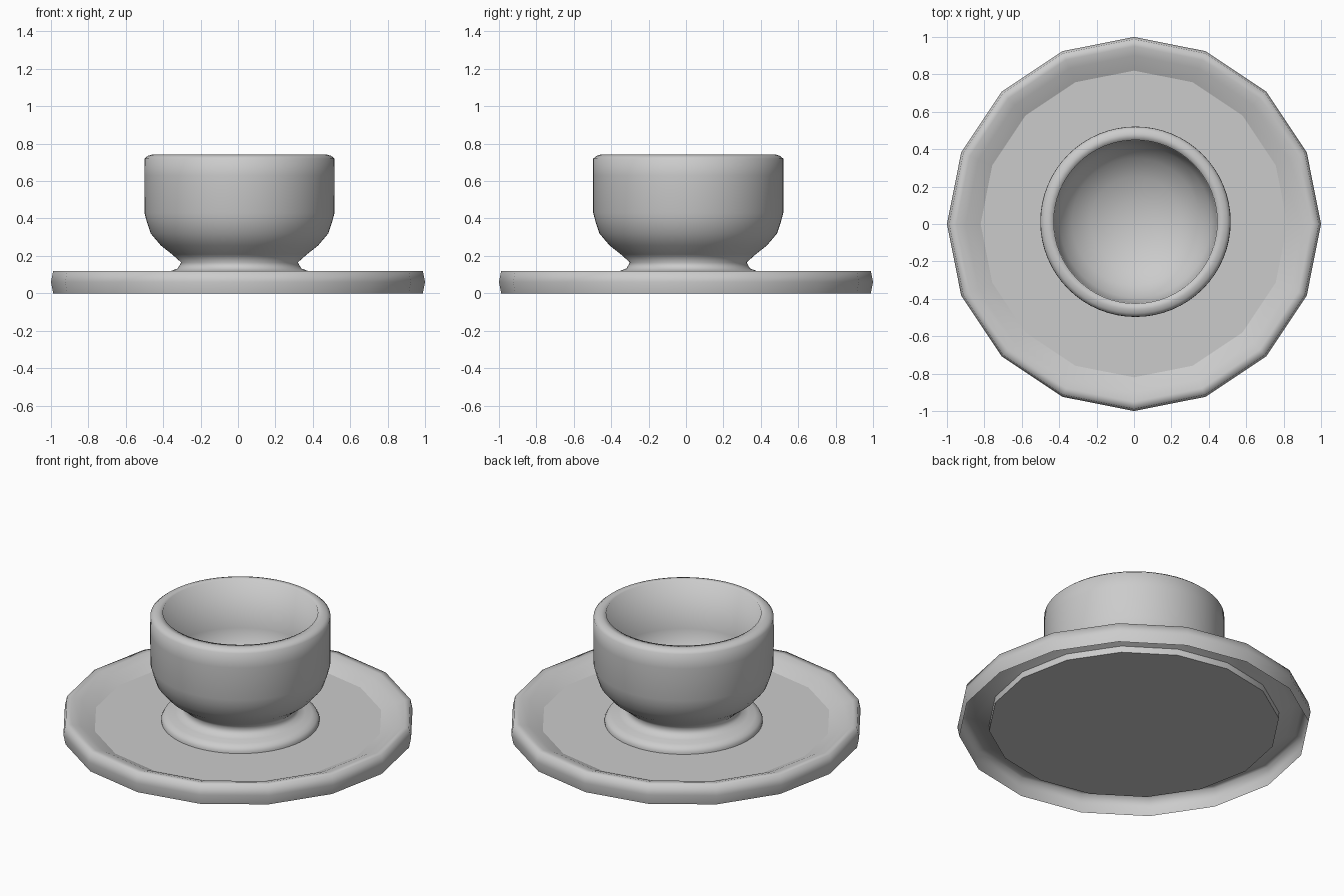
import bpy
import math

if "Cube" in bpy.data.objects:
    bpy.data.objects.remove(bpy.data.objects["Cube"])


def lathe(name, profile, sides, centre=(0, 0), angle=60):
    """Revolve (radius, z) points around a vertical axis."""
    verts, rings, faces = [], [], []
    for r, z in profile:
        if r == 0:
            rings.append([len(verts)] * sides)
            verts.append((centre[0], centre[1], z))
            continue
        rings.append(list(range(len(verts), len(verts) + sides)))
        for i in range(sides):
            a = 2 * math.pi * i / sides
            verts.append((centre[0] + r * math.cos(a), centre[1] + r * math.sin(a), z))
    for lo, hi in zip(rings, rings[1:]):
        for i in range(sides):
            j = (i + 1) % sides
            quad = [lo[i], lo[j], hi[j], hi[i]]
            faces.append(list(dict.fromkeys(quad)))
    mesh = bpy.data.meshes.new(name)
    mesh.from_pydata(verts, [], faces)
    mesh.update()
    obj = bpy.data.objects.new(name, mesh)
    bpy.context.collection.objects.link(obj)
    bpy.ops.object.select_all(action='DESELECT')
    obj.select_set(True)
    bpy.context.view_layer.objects.active = obj
    bpy.ops.object.shade_smooth_by_angle(angle=math.radians(angle))
    return obj


# Saucer: sixteen-sided flat plate with a raised rim, hollow underneath
lathe("saucer_plate", [(0, 0.028), (0.82, 0.028), (0.82, 0.068), (0, 0.068)], 16)
lathe("saucer_rim", [(0.988, 0), (1.0, 0.06), (0.988, 0.12), (0.95, 0.12),
                     (0.90, 0.105), (0.82, 0.068)], 16, angle=100)

# Cup: flared foot, round bowl, soft lip and hollow inside
cup_profile = [
    (0.446, 0.06), (0.446, 0.08), (0.435, 0.10), (0.405, 0.113), (0.365, 0.12),
    (0.33, 0.133), (0.312, 0.165),
    (0.36, 0.208), (0.42, 0.255), (0.475, 0.32), (0.495, 0.38), (0.508, 0.43),
    (0.509, 0.63), (0.508, 0.72), (0.49, 0.735), (0.47, 0.741), (0.437, 0.741),
    (0.435, 0.44), (0.405, 0.35), (0.34, 0.275), (0.24, 0.21), (0.11, 0.175), (0, 0.165),
]
lathe("cup", cup_profile, 64, centre=(0.008, 0.012), angle=100)
